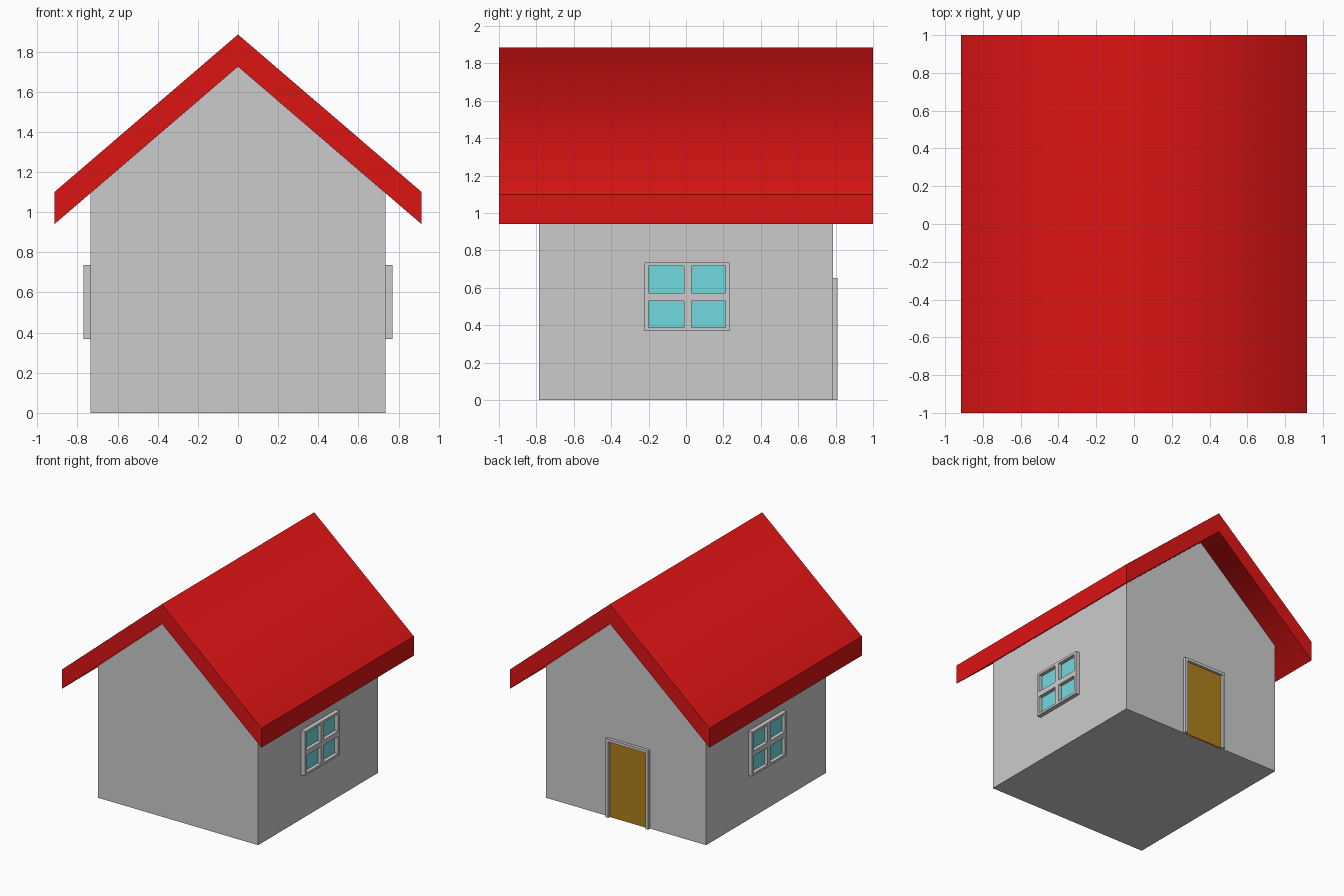
import bpy, bmesh
from mathutils import Vector

if "Cube" in bpy.data.objects:
    bpy.data.objects.remove(bpy.data.objects["Cube"])


def material(name, rgb):
    m = bpy.data.materials.new(name)
    m.diffuse_color = (*rgb, 1)
    m.use_nodes = True
    m.node_tree.nodes["Principled BSDF"].inputs["Base Color"].default_value = m.diffuse_color
    return m


def finish(name, bm, mat=None, mirror=False):
    bmesh.ops.recalc_face_normals(bm, faces=bm.faces)
    me = bpy.data.meshes.new(name)
    bm.to_mesh(me)
    bm.free()
    ob = bpy.data.objects.new(name, me)
    bpy.context.collection.objects.link(ob)
    if mat:
        me.materials.append(mat)
    if mirror:
        ob.modifiers.new("mirror_x", 'MIRROR').use_mirror_merge = False
    return ob


def extrude(bm, offset):
    geo = bmesh.ops.extrude_face_region(bm, geom=bm.faces[:])["geom"]
    bmesh.ops.translate(bm, vec=offset,
                        verts=[g for g in geo if isinstance(g, bmesh.types.BMVert)])


def prism(name, profile, half_len, mat=None):
    """Extrude an x-z profile along y."""
    bm = bmesh.new()
    bm.faces.new([bm.verts.new((x, -half_len, z)) for x, z in profile])
    # closed solid: front face kept, extruded to the back
    extrude_geo = bmesh.ops.extrude_face_region(bm, geom=bm.faces[:], use_keep_orig=True)["geom"]
    bmesh.ops.translate(bm, vec=(0, 2 * half_len, 0),
                        verts=[g for g in extrude_geo if isinstance(g, bmesh.types.BMVert)])
    return finish(name, bm, mat)


def lattice(name, us, zs, holes, place, depth, mat=None, mirror=False):
    """Grid of cells with some left open, thickened by depth."""
    bm = bmesh.new()
    grid = [[bm.verts.new(place(u, z)) for z in zs] for u in us]
    for i in range(len(us) - 1):
        for j in range(len(zs) - 1):
            if (i, j) not in holes:
                bm.faces.new((grid[i][j], grid[i + 1][j], grid[i + 1][j + 1], grid[i][j + 1]))
    geo = bmesh.ops.extrude_face_region(bm, geom=bm.faces[:], use_keep_orig=True)["geom"]
    bmesh.ops.translate(bm, vec=Vector(depth),
                        verts=[g for g in geo if isinstance(g, bmesh.types.BMVert)])
    return finish(name, bm, mat, mirror)


red = material("roof_red", (0.72, 0.007, 0.007))
cyan = material("glass_cyan", (0.16, 0.70, 0.72))
brown = material("door_brown", (0.43, 0.22, 0.012))

# House body with gable ends
W, D = 0.735, 0.785
prism("walls", [(-W, 0), (W, 0), (W, 1.094), (0, 1.725), (-W, 1.094)], D)

# Roof: slopes blend smoothly over the ridge, ends and eaves stay flat
roof = prism("roof", [(-0.915, 0.94), (0, 1.725), (0.915, 0.94),
                      (0.915, 1.10), (0, 1.885), (-0.915, 1.10)], 1.0, red)
for p in roof.data.polygons:
    p.use_smooth = abs(p.normal.x) > 0.1 and abs(p.normal.z) > 0.1

# Side windows, mirrored to the left wall
ys = [-0.222, -0.20, -0.01, 0.03, 0.212, 0.233]
zs = [0.368, 0.387, 0.53, 0.573, 0.717, 0.736]
lattice("window_frames", ys, zs, {(1, 1), (1, 3), (3, 1), (3, 3)},
        lambda u, z: (W, u, z), (0.035, 0, 0), mirror=True)
lattice("window_glass", [ys[0] + 0.01, ys[-1] - 0.01], [zs[0] + 0.01, zs[-1] - 0.01], set(),
        lambda u, z: (W - 0.01, u, z), (0.015, 0, 0), cyan, mirror=True)

# Back door with frame open at the bottom
xs = [-0.22, -0.197, 0.147, 0.17]
lattice("door_frame", xs, [0, 0.63, 0.653], {(1, 0)},
        lambda u, z: (u, D, z), (0, 0.025, 0))
lattice("door_panel", [xs[0] + 0.01, xs[-1] - 0.01], [0, 0.64], set(),
        lambda u, z: (u, D - 0.01, z), (0, 0.015, 0), brown)
